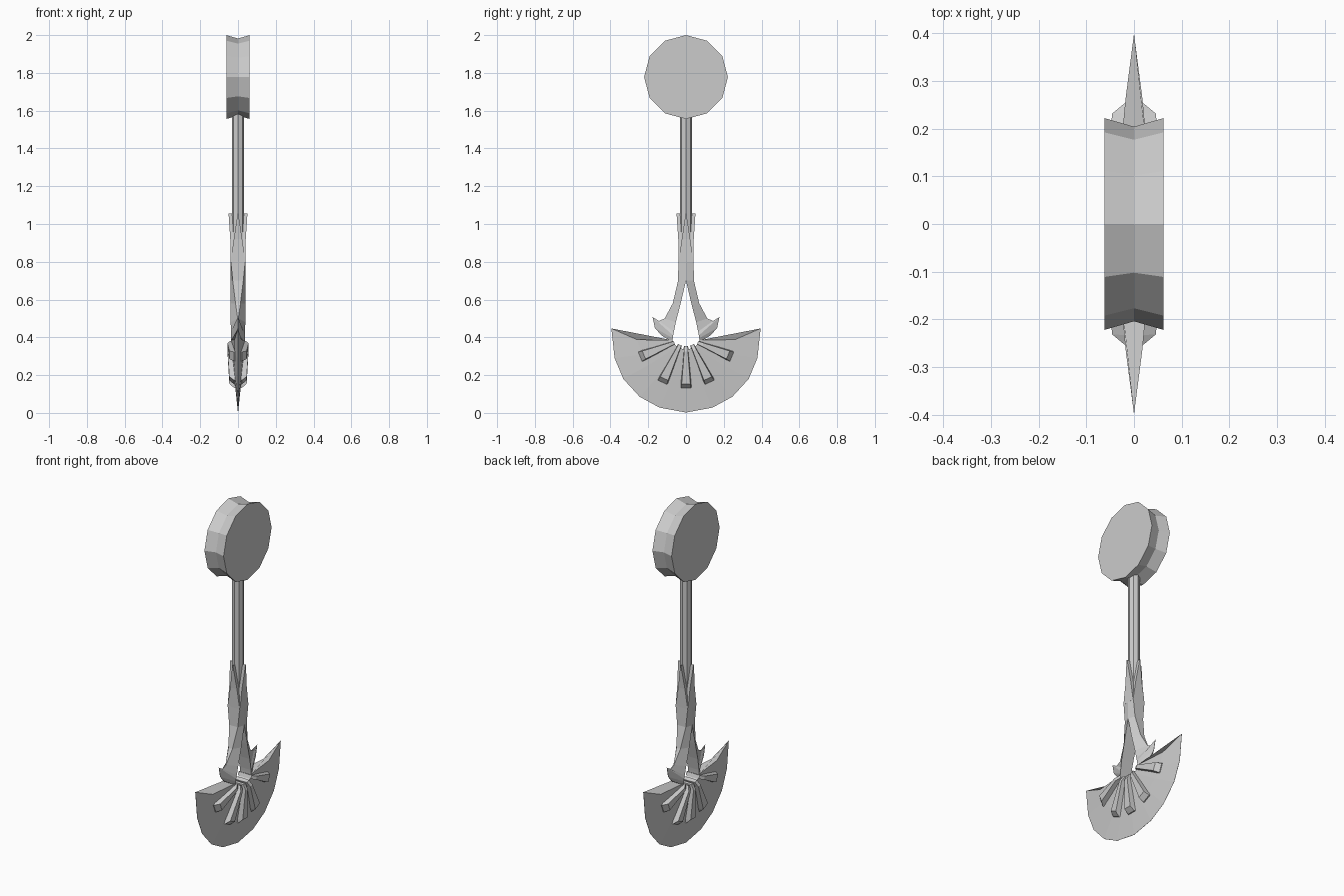
import bpy, bmesh, math
from mathutils import Vector

if "Cube" in bpy.data.objects:
    bpy.data.objects.remove(bpy.data.objects["Cube"])


def loft(name, rings):
    """Skin a list of equal-length closed rings, capping both ends."""
    bm = bmesh.new()
    vs = [[bm.verts.new(p) for p in r] for r in rings]
    n = len(rings[0])
    for a, b in zip(vs, vs[1:]):
        for i in range(n):
            j = (i + 1) % n
            bm.faces.new((a[i], a[j], b[j], b[i]))
    bm.faces.new(vs[0][::-1])
    bm.faces.new(vs[-1])
    bmesh.ops.remove_doubles(bm, verts=bm.verts, dist=0.0004)
    bmesh.ops.recalc_face_normals(bm, faces=bm.faces)
    me = bpy.data.meshes.new(name)
    bm.to_mesh(me)
    bm.free()
    ob = bpy.data.objects.new(name, me)
    bpy.context.collection.objects.link(ob)
    return ob


def circle(n, r, f):
    return [f(r * math.sin(2 * math.pi * i / n), r * math.cos(2 * math.pi * i / n)) for i in range(n)]


# Pommel disc with a V groove round its rim
loft("pommel", [circle(12, r, lambda a, b, x=x: (x, a, 1.778 + b))
                for x, r in ((-0.062, 0.222), (0, 0.204), (0.062, 0.222))])

# Handle shaft
loft("handle", [circle(8, 0.032, lambda a, b, z=z: (a, b, z)) for z in (0.76, 1.6)])

# Four flared pointed leaves of the collar
for k in range(4):
    c, s = round(math.cos(k * math.pi / 2)), round(math.sin(k * math.pi / 2))
    rings = []
    for z, d0, d1, w in ((0.8, 0.01, 0.04, 0.04), (0.92, 0.015, 0.041, 0.022), (1.055, 0.03, 0.05, 0.002)):
        ring = [(d0, -w), (d1, -w), (d1, w), (d0, w)]
        rings.append([(a * c - b * s, a * s + b * c, z) for a, b in ring])
    loft("collar_leaf", rings)

# Two curved prongs with hooks: outer y, z, half width; inner y, z, half width
prong = [(0.04, 0.81, 0.039, 0.0, 0.81, 0.04),
         (0.042, 0.70, 0.028, 0.0, 0.70, 0.041),
         (0.070, 0.58, 0.013, 0.028, 0.58, 0.041),
         (0.113, 0.50, 0.002, 0.054, 0.48, 0.039),
         (0.143, 0.487, 0.002, 0.064, 0.43, 0.037),
         (0.177, 0.507, 0.001, 0.068, 0.41, 0.036),
         (0.165, 0.45, 0.001, 0.070, 0.395, 0.036),
         (0.13, 0.41, 0.004, 0.072, 0.375, 0.036)]
for side in (-1, 1):
    loft("prong", [[(-wo, side * yo, zo), (wo, side * yo, zo), (wi, side * yi, zi), (-wi, side * yi, zi)]
                   for yo, zo, wo, yi, zi, wi in prong])

# Crescent blade: columns of outer edge, middle and inner edge points
outer = [(0.395, 0.447), (0.378, 0.29), (0.332, 0.18), (0.245, 0.085), (0.14, 0.028), (0, 0.002)]
middle = [(0.26, 0.388), (0.23, 0.31), (0.195, 0.255), (0.14, 0.205), (0.075, 0.18), (0, 0.17)]
inner = [(0.075, 0.385), (0.06, 0.362), (0.045, 0.35), (0.03, 0.342), (0.015, 0.338), (0, 0.336)]
cols = list(zip(outer, middle, inner))
rings = []
for s, seq in ((1, cols), (-1, cols[-2::-1])):
    for o, m, i in seq:
        rings.append([(0.0005, s * o[0], o[1]), (0.018, s * m[0], m[1]), (0.035, s * i[0], i[1]),
                      (-0.035, s * i[0], i[1]), (-0.018, s * m[0], m[1]), (-0.0005, s * o[0], o[1])])
loft("axe_blade", rings)

# Five raised ribs fanning over both blade faces
for y0, z0, y1, z1 in ((0, 0.355, 0, 0.132), (0.032, 0.36, 0.125, 0.162), (0.062, 0.372, 0.243, 0.298)):
    for side in ((1,) if y0 == 0 else (1, -1)):
        p = Vector((0, side * y0, z0))
        d = Vector((0, side * y1, z1)) - p
        length = d.length
        d.normalize()
        q = Vector((0, -d.z, d.y))
        X = Vector((1, 0, 0))
        rings = []
        for t, h, wb, wt in ((0, 0.042, 0.011, 0.009), (0.03, 0.056, 0.014, 0.01),
                             (length - 0.022, 0.046, 0.03, 0.023), (length, 0.02, 0.031, 0.026)):
            o = p + d * t
            rings.append([o + X * a + q * b for a, b in
                          ((h, -wt), (h, wt), (0, wb), (-h, wt), (-h, -wt), (0, -wb))])
        loft("blade_rib", rings)
